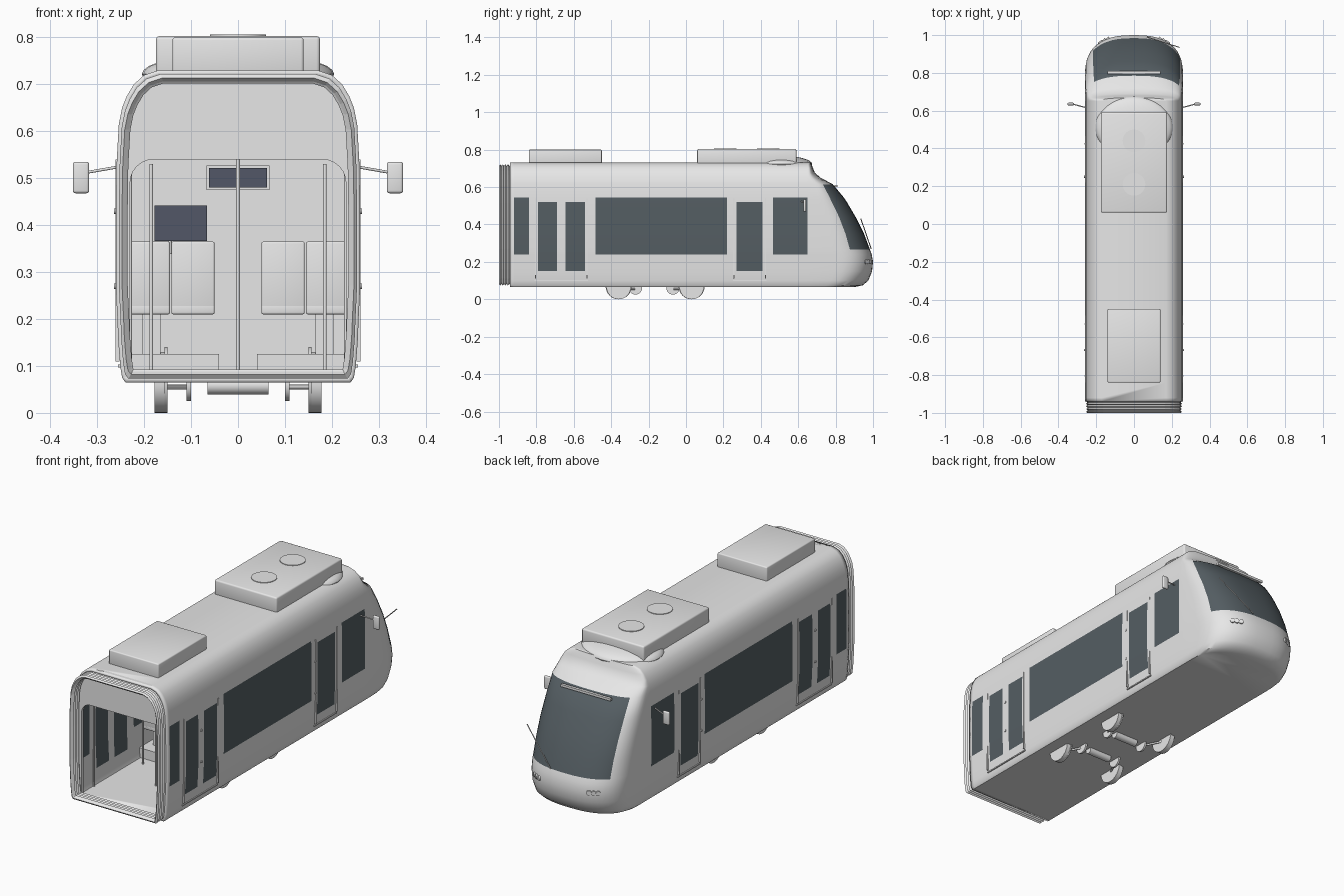
import bpy, bmesh, math
from mathutils import Vector

if "Cube" in bpy.data.objects:
    bpy.data.objects.remove(bpy.data.objects["Cube"])


def material(name, colour):
    m = bpy.data.materials.new(name)
    m.use_nodes = True
    m.diffuse_color = (*colour, 1)
    m.node_tree.nodes["Principled BSDF"].inputs["Base Color"].default_value = (*colour, 1)
    return m


grey = material("body_grey", (.8, .8, .8))
glass = material("dark_glass", (.09, .112, .125))
screen = material("screen_blue", (.085, .095, .135))


def finish(bm, name, mats=(grey,), smooth=True):
    bmesh.ops.recalc_face_normals(bm, faces=bm.faces[:])
    mesh = bpy.data.meshes.new(name)
    bm.to_mesh(mesh)
    bm.free()
    ob = bpy.data.objects.new(name, mesh)
    bpy.context.collection.objects.link(ob)
    for m in mats:
        mesh.materials.append(m)
    if smooth:
        bpy.ops.object.select_all(action='DESELECT')
        ob.select_set(True)
        bpy.context.view_layer.objects.active = ob
        bpy.ops.object.shade_smooth_by_angle(angle=math.radians(35))
    return ob


def box(name, x, y, z, mat=grey, bevel=0):
    """Box from (low, high) ranges on each axis."""
    bm = bmesh.new()
    bmesh.ops.create_cube(bm, size=1)
    for v in bm.verts:
        v.co = [r[0] if c < 0 else r[1] for c, r in zip(v.co, (x, y, z))]
    if bevel:
        bmesh.ops.bevel(bm, geom=bm.edges[:], offset=bevel, segments=3,
                        profile=.5, affect='EDGES')
    return finish(bm, name, (mat,), bool(bevel))


def rod(name, a, b, radius, mat=grey, sides=16):
    """Cylinder between two points."""
    a, b = Vector(a), Vector(b)
    bm = bmesh.new()
    bmesh.ops.create_cone(bm, cap_ends=True, segments=sides, radius1=radius,
                          radius2=radius, depth=(b - a).length)
    turn = (b - a).to_track_quat('Z', 'Y')
    for v in bm.verts:
        v.co = turn @ v.co + (a + b) / 2
    return finish(bm, name, (mat,))


def solidify(ob, thickness):
    mod = ob.modifiers.new("thickness", 'SOLIDIFY')
    mod.thickness = thickness
    mod.offset = -1


# Body levels: height, half width, nose tip, nose depth
ROWS = [(.065, .24, .9, .17), (.075, .247, .945, .19), (.1, .251, .975, .2),
        (.15, .255, .995, .2), (.2, .257, 1, .2), (.24, .259, .993, .2),
        (.265, .26, .984, .2), (.35, .26, .952, .185), (.44, .26, .907, .165),
        (.52, .259, .86, .15), (.545, .258, .843, .14), (.615, .254, .785, .1),
        (.65, .247, .72, .06), (.675, .237, .69, .035), (.7, .222, .68, .025),
        (.72, .2, .672, .02), (.73, .17, .668, .015)]
WINDOWS = [(-.92, -.84), (-.485, .22), (.465, .65)]
DOORS = [(-.79, -.69), (-.645, -.54), (.27, .41)]
BACK = -.94
COLS = [BACK] + sorted(y for span in WINDOWS + DOORS for y in span)
STEPS = 12


def nose_point(row, t):
    z, w, tip, depth = row
    c, s = max(math.cos(t), 0), max(math.sin(t), 0)
    return Vector((w * c ** .8, tip - depth + depth * s ** .8, z))


def ring(row):
    z, w = row[:2]
    half = [Vector((w, y, z)) for y in COLS]
    half += [nose_point(row, math.pi / 2 * i / STEPS) for i in range(STEPS + 1)]
    return half + [Vector((-p.x, p.y, p.z)) for p in reversed(half[:-1])]


def is_glass(centre, column):
    half = len(COLS) + STEPS
    column = min(column, 2 * half - 3 - column)
    if column >= len(COLS) + 3:
        return .265 < centre.z < .615
    inside = lambda spans: any(a < centre.y < b for a, b in spans)
    return (inside(WINDOWS) and .24 < centre.z < .545
            or inside(DOORS) and .15 < centre.z < .52) and column < len(COLS) - 1


# Hollow body shell with side glass and windscreen
bm = bmesh.new()
loops = [[bm.verts.new(p) for p in ring(r)] for r in ROWS]
for low, high in zip(loops, loops[1:]):
    for i in range(len(low) - 1):
        f = bm.faces.new((low[i], low[i + 1], high[i + 1], high[i]))
        f.material_index = int(is_glass(f.calc_center_median(), i))
for cap in (loops[0], loops[-1]):
    bm.faces.new(cap)
bmesh.ops.recalc_face_normals(bm, faces=bm.faces[:])
# Open shell: make sure the normals point outward
if sum(f.normal.z * f.calc_area() for f in bm.faces if f.calc_center_median().z > .7) < 0:
    bmesh.ops.reverse_faces(bm, faces=bm.faces[:])
shell = finish(bm, "body_shell", (grey, glass))
solidify(shell, .012)


def section(inset):
    right = [(w - inset, z) for z, w, *_ in ROWS]
    return right + [(-x, z) for x, z in reversed(right)]


def plate(name, outline, y, depth):
    bm = bmesh.new()
    face = bm.faces.new([bm.verts.new((x, y, z)) for x, z in outline])
    out = bmesh.ops.extrude_face_region(bm, geom=[face])
    for v in out["geom"]:
        if isinstance(v, bmesh.types.BMVert):
            v.co.y += depth
    return finish(bm, name, smooth=False)


# End wall with round-cornered gangway opening, and cab bulkhead
arch = [(.23, .066)] + [(.18 + .05 * math.cos(a), .49 + .05 * math.sin(a))
                        for a in (math.pi / 2 * i / 6 for i in range(7))]
arch += [(-x, z) for x, z in reversed(arch)]
plate("end_wall", section(.006) + arch[::-1], -.93, .015)
plate("cab_bulkhead", section(.006), .44, .01)

# Folded gangway bellows
bm = bmesh.new()
folds = []
for i in range(10):
    k = .975 if i % 2 else .95
    y = -1 + .062 * i / 9
    folds.append([bm.verts.new((x * k, y, .4 + (z - .4) * k)) for x, z in section(0)])
for a, b in zip(folds, folds[1:]):
    for i in range(len(a)):
        j = (i + 1) % len(a)
        bm.faces.new((a[i], a[j], b[j], b[i]))
solidify(finish(bm, "gangway_bellows", smooth=False), .012)

# Roof equipment
box("rear_roof_unit", (-.14, .14), (-.84, -.45), (.72, .8), bevel=.006)
box("front_roof_unit", (-.175, .175), (.06, .59), (.72, .803), bevel=.008)
for y in (.21, .44):
    rod("roof_fan", (0, y, .79), (0, y, .806), .06, sides=32)
bm = bmesh.new()
bmesh.ops.create_uvsphere(bm, u_segments=32, v_segments=16, radius=1)
for v in bm.verts:
    v.co = (v.co.x * .205, .51 + v.co.y * .165, .722 + v.co.z * .045)
finish(bm, "roof_fairing")

# Door edge rails, sills and buttons
for s in (-1, 1):
    for a, b in ((-.81, -.525), (.25, .43)):
        box("door_sill", sorted((s * .25, s * .256)), (a, b), (.097, .103))
        for y in (a + .005, b - .005):
            box("door_rail", sorted((s * .253, s * .2615)), (y - .003, y + .003), (.11, .54))
    for y in (-.667, .25):
        for z in (.27, .43):
            rod("door_button", (s * .25, y, z), (s * .264, y, z), .006)

    # Mirrors
    rod("mirror_arm", (s * .25, .615, .525), (s * .325, .635, .512), .003)
    box("mirror", sorted((s * .317, s * .352)), (.628, .642), (.468, .535), bevel=.006)

    # Headlamp clusters
    for t in (.88, .98, 1.08):
        p = nose_point(ROWS[4], t)
        out = Vector((p.x * 1.2, .25, 0)).normalized() * .005
        p.x *= s
        out.x *= s
        rod("headlamp", p - out, p + out, .012)

    # Wheels, brake discs and axle gear
    for y in (-.36, .03):
        rod("wheel", (s * .155, y, .065), (s * .178, y, .065), .065, sides=32)
        rod("wheel_flange", (s * .15, y, .07), (s * .157, y, .07), .07, sides=32)
        inner = y + (.09 if y < 0 else -.1)
        rod("brake_disc", (s * .1, inner, .06), (s * .11, inner, .06), .035, sides=24)
        rod("brake_link", (s * .105, inner, .055), (s * .155, y, .055), .005)

    # Seats on low platforms
    box("seat_platform", sorted((s * .04, s * .243)), (-.45, .13), (.076, .125))
    for y in (-.42, -.18, .06):
        for x in (.05, .145):
            box("seat_cushion", sorted((s * x, s * (x + .092))), (y, y + .1), (.21, .232), bevel=.004)
            box("seat_back", sorted((s * x, s * (x + .092))), (y, y + .015), (.21, .365), bevel=.004)
        box("seat_leg", sorted((s * .165, s * .205)), (y + .03, y + .07), (.12, .215))

    # Side grab poles
    for x, y in ((.185, -.5), (.23, -.83)):
        rod("grab_pole", (s * x, y, .076), (s * x, y, .53), .004)

for y in (-.27, -.07):
    rod("drive_motor", (-.065, y, .058), (.065, y, .058), .019, sides=24)
rod("centre_pole", (0, -.66, .076), (0, -.66, .722), .004)

# Bulkhead displays
box("display_frame", (-.067, .067), (.425, .442), (.475, .527))
box("display_face", (-.062, .062), (.42, .426), (.48, .522), screen)
box("monitor", (-.178, -.066), (.42, .428), (.366, .442), screen)
rod("monitor_stem", (-.145, .43, .34), (-.145, .43, .37), .003)

# Windscreen header bar and wiper
box("destination_bar", (-.14, .14), (.795, .809), (.6, .612))
rod("wiper_arm", (.07, .99, .27), (.24, .935, .43), .0025)
